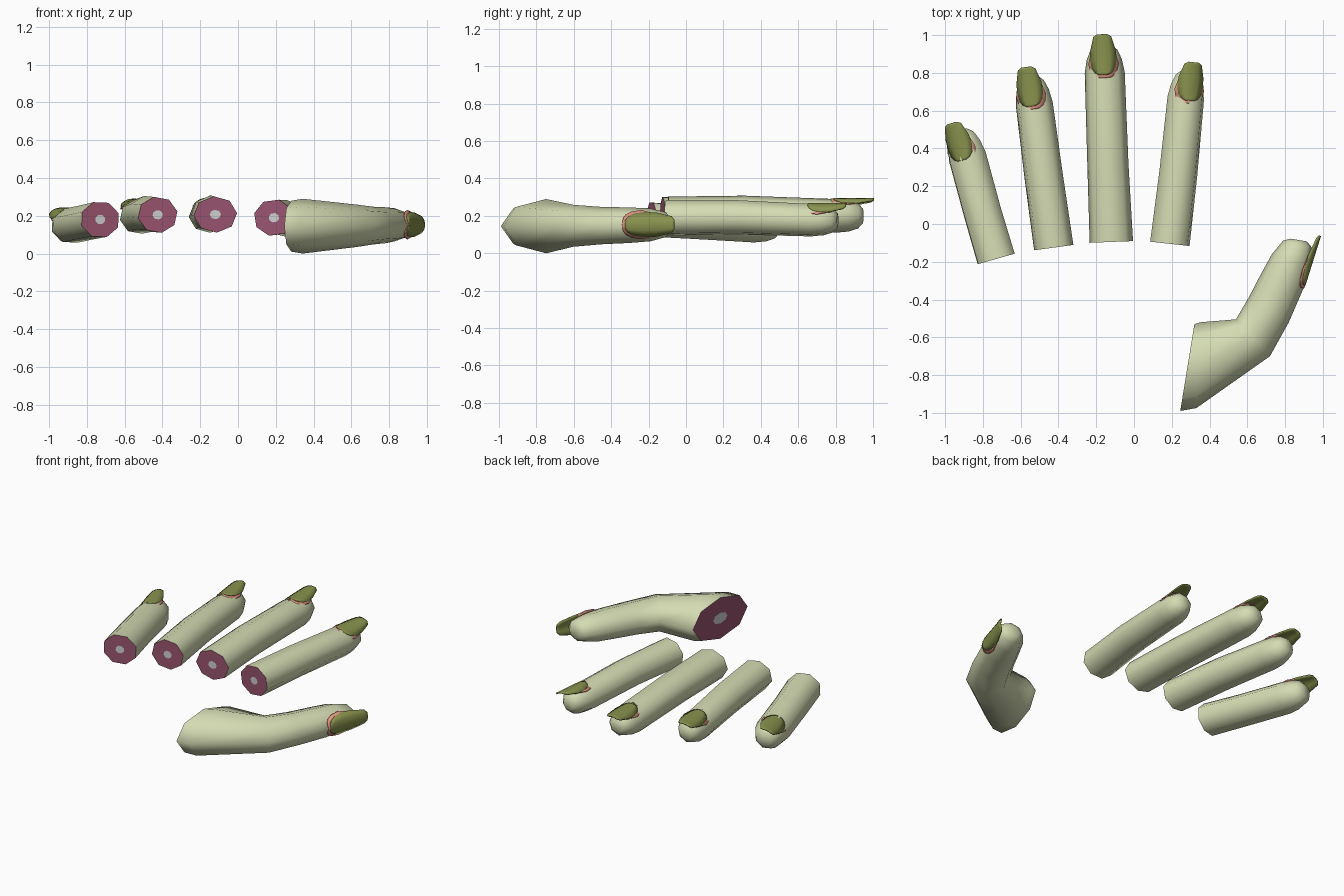
import bpy, bmesh, math
from mathutils import Vector

if "Cube" in bpy.data.objects:
    bpy.data.objects.remove(bpy.data.objects["Cube"])

Z = Vector((0, 0, 1))


def material(name, rgb):
    m = bpy.data.materials.new(name)
    m.diffuse_color = (*rgb, 1)
    m.use_nodes = True
    m.node_tree.nodes["Principled BSDF"].inputs["Base Color"].default_value = m.diffuse_color
    return m


SKIN = material("pale_green_skin", (0.66, 0.71, 0.45))
FLESH = material("flesh", (0.32, 0.09, 0.16))
BONE = material("bone", (0.62, 0.62, 0.62))
NAIL = material("olive_nail", (0.25, 0.29, 0.075))
PINK = material("pink_cuticle", (0.85, 0.33, 0.25))


def new_object(name, bm, mats):
    bmesh.ops.recalc_face_normals(bm, faces=bm.faces[:])
    me = bpy.data.meshes.new(name)
    bm.to_mesh(me)
    bm.free()
    for m in mats:
        me.materials.append(m)
    ob = bpy.data.objects.new(name, me)
    bpy.context.collection.objects.link(ob)
    return ob


def loft(name, rings, roll=0.0):
    """Eight-sided skin tube with a cut flesh and bone end.
    Each ring is (centre, side direction, half width, half height)."""
    angles = [math.radians(90 + 45 * k) - roll for k in range(8)]
    fit = 1 / max(math.cos(a) for a in angles)
    bm = bmesh.new()

    def ring(c, side, hw, hh):
        return [bm.verts.new(c + side * (hw * fit * math.cos(a)) + Z * (hh * fit * math.sin(a)))
                for a in angles]

    def bridge(a, b, mat, smooth):
        for i in range(8):
            j = (i + 1) % 8
            f = bm.faces.new((a[i], a[j], b[j], b[i]))
            f.material_index, f.smooth = mat, smooth

    loops = [ring(*r) for r in rings]
    for a, b in zip(loops, loops[1:]):
        bridge(a, b, 0, True)
    bm.faces.new(loops[-1]).smooth = True
    # cut end: flesh around a bone disc
    c, side, hw, hh = rings[0]
    bone = ring(c, side, hw * 0.26, hh * 0.26)
    bridge(loops[0], bone, 1, False)
    bm.faces.new(bone).material_index = 2
    return new_object(name, bm, [SKIN, FLESH, BONE])


def plate(name, origin, along, normal, outline, drop, thick, mat):
    """Curved thin plate from (distance along, half width) rows."""
    side = along.cross(normal)
    bm = bmesh.new()
    rows = []
    for v, w in outline:
        rows.append([bm.verts.new(origin + along * v + side * (w * t) - normal * drop(abs(w * t)))
                     for t in (-1, -0.5, 0, 0.5, 1)])
    for a, b in zip(rows, rows[1:]):
        for i in range(4):
            bm.faces.new((a[i], a[i + 1], b[i + 1], b[i])).smooth = True
    ob = new_object(name, bm, [mat])
    if ob.data.polygons[0].normal.dot(normal) < 0:
        ob.data.flip_normals()
    mod = ob.modifiers.new("thickness", 'SOLIDIFY')
    mod.thickness = thick
    mod.offset = -1


def nail(name, origin, along, normal, length, width):
    shape = [(0, 0.35), (0.05, 0.65), (0.15, 0.88), (0.35, 1), (0.6, 0.97),
             (0.8, 0.8), (0.94, 0.68), (1, 0.4)]
    plate(name + "_nail", origin + normal * 0.006, along, normal,
          [(v * length, w * width) for v, w in shape],
          lambda u: 0.028 * (u / width) ** 2, 0.009, NAIL)
    # cuticle rim peeks out around the back half
    plate(name + "_cuticle", origin + normal * 0.004, along, normal,
          [(v * length - 0.016, w * width + 0.011) for v, w in shape[:4]] +
          [(0.5 * length, width * 0.98)],
          lambda u: 0.43 * u, 0.006, PINK)


# taper of the fingertip: distance, width factor, height factor
TIP = [(0.07, 0.88, 0.93), (0.12, 0.68, 0.75), (0.147, 0.38, 0.42)]


def finger(name, stations, roll, nail_length):
    roll = math.radians(roll)
    pts = [(Vector(s[:3]), s[3], s[4]) for s in stations]
    along = pts[-1][0] - pts[0][0]
    along.z = 0
    along.normalize()
    side = along.cross(Z)
    rings = [(c, side, hw, hh) for c, hw, hh in pts]
    end, hw, hh = pts[-1]
    for d, fw, fh in TIP:
        rings.append((end + along * d, side, hw * fw, hh * fh))
    loft(name, rings, roll)
    up = (Z * math.cos(roll) + side * math.sin(roll)).normalized()
    axis = (along - up * 0.03).normalized()
    axis = (axis - up * axis.dot(up)).normalized()
    nail(name, end - along * 0.01 + up * hh, axis, up, nail_length, 0.07)


# four fingers: cut end, middle joint, start of the tip (x, y, z, half width, half height)
finger("little_finger", [(-0.73, -0.185, 0.18, 0.102, 0.092),
                         (-0.802, 0.06, 0.165, 0.1, 0.09),
                         (-0.882, 0.355, 0.148, 0.1, 0.09)], -20, 0.205)
finger("ring_finger", [(-0.425, -0.125, 0.205, 0.105, 0.095),
                       (-0.478, 0.25, 0.21, 0.102, 0.095),
                       (-0.528, 0.635, 0.195, 0.098, 0.09)], -11, 0.21)
finger("middle_finger", [(-0.12, -0.095, 0.207, 0.115, 0.096),
                         (-0.138, 0.31, 0.212, 0.109, 0.096),
                         (-0.155, 0.8, 0.2, 0.106, 0.09)], -4, 0.215)
finger("index_finger", [(0.19, -0.105, 0.19, 0.105, 0.095),
                        (0.235, 0.27, 0.192, 0.101, 0.092),
                        (0.274, 0.665, 0.177, 0.097, 0.087)], 14, 0.205)

# thumb: left edge, right edge (seen from above), centre height, half height
THUMB = [(0.32, -0.53, 0.245, -0.99, 0.145, 0.135),
         (0.355, -0.52, 0.33, -0.975, 0.145, 0.145),
         (0.54, -0.505, 0.72, -0.70, 0.147, 0.112),
         (0.61, -0.385, 0.82, -0.52, 0.148, 0.1),
         (0.667, -0.275, 0.90, -0.335, 0.15, 0.095),
         (0.73, -0.16, 0.928, -0.22, 0.152, 0.088),
         (0.79, -0.088, 0.942, -0.125, 0.153, 0.066),
         (0.83, -0.078, 0.915, -0.092, 0.153, 0.036)]
rings = []
for lx, ly, rx, ry, z, hh in THUMB:
    a, b = Vector((lx, ly, z)), Vector((rx, ry, z))
    rings.append(((a + b) / 2, (b - a).normalized(), (b - a).length / 2, hh))
loft("thumb", rings)
t_along = Vector((0.3, 0.954, 0)).normalized()
nail("thumb", Vector((0.902, -0.325, 0.153)), t_along, t_along.cross(Z), 0.275, 0.067)
